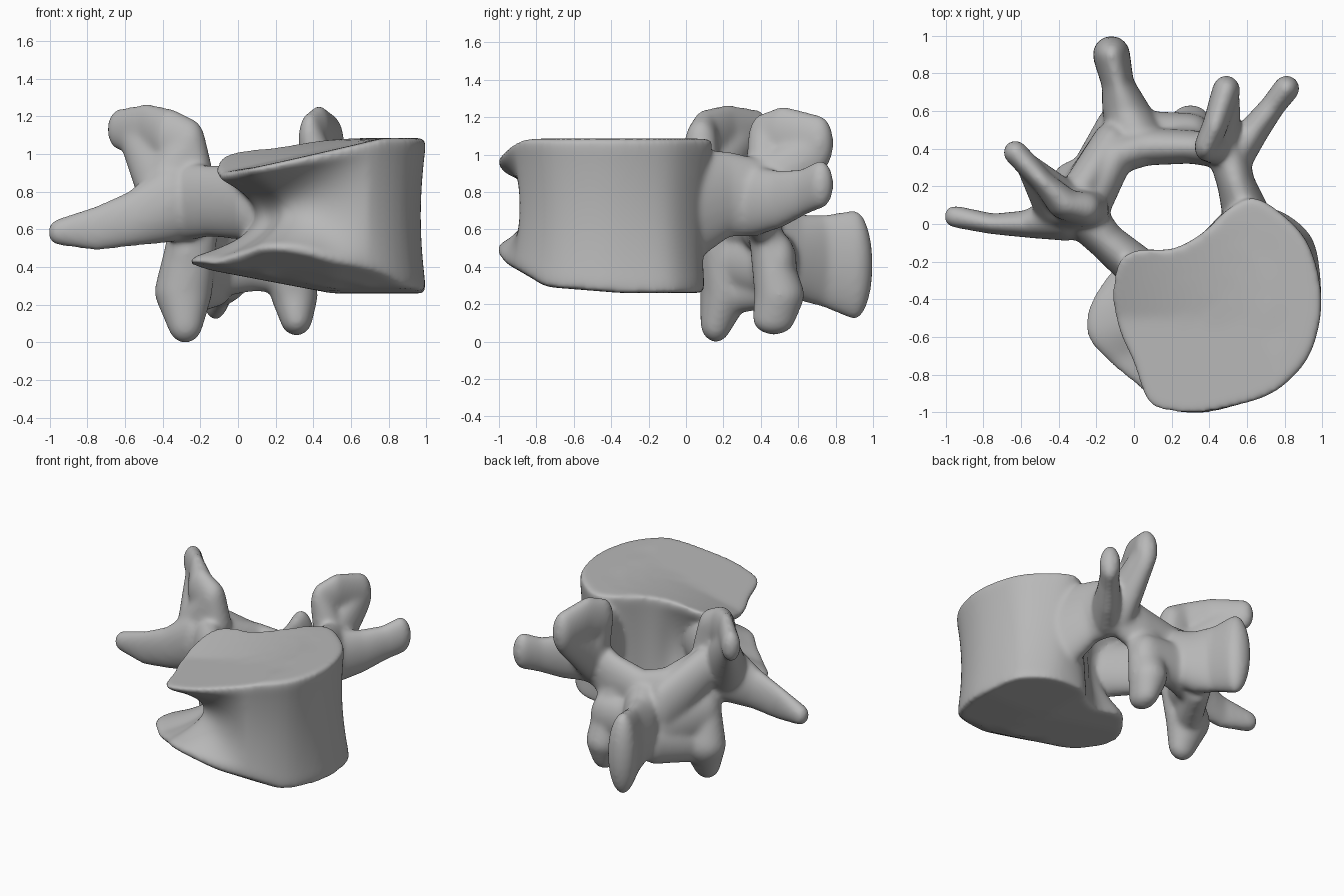
import bpy, bmesh, math
from mathutils import Vector, Matrix

if "Cube" in bpy.data.objects:
    bpy.data.objects.remove(bpy.data.objects["Cube"], do_unlink=True)

bone = bpy.data.materials.new("bone_grey")
bone.use_nodes = True
colour = (0.48, 0.48, 0.48, 1)
bone.diffuse_color = colour
bone.node_tree.nodes["Principled BSDF"].inputs["Base Color"].default_value = colour

bm = bmesh.new()


def clamp(v, lo=0.0, hi=1.0):
    return max(lo, min(hi, v))


# End plates: flat on the left, bending toward the waist at the front right
def plate_top(x, y):
    tilt = max(0, 0.25 * (0.67 - x) - 0.03 * y)
    return 1.085 - tilt * (0.2 + 0.7 * clamp(-2 * y))


def plate_bottom(x, y):
    return 0.26 + 0.19 * max(0, 0.5 - x) + 0.55 * max(0, -y - 0.75) + 0.04 * clamp(-2 * y - 0.7)


# Vertebral body: rings lofted between the upper and lower rims
upper = [(-.09, -.22), (-.11, -.40), (-.07, -.58), (0, -.74), (.05, -.90), (.12, -.98),
         (.32, -1.005), (.53, -.97), (.75, -.89), (.92, -.72), (.99, -.5), (.985, -.3),
         (.92, -.1), (.8, .04), (.64, .14), (.5, .08), (.36, -.05), (.2, -.13), (0, -.14)]
lower = [(-.12, -.25), (-.24, -.43), (-.25, -.6), (-.13, -.74), (.03, -.87), (.14, -.97),
         (.32, -1.01), (.53, -.97), (.75, -.88), (.91, -.72), (.985, -.5), (.99, -.28),
         (.95, -.08), (.83, .04), (.69, .09), (.5, .08), (.36, -.05), (.2, -.13), (0, -.14)]
centre = Vector((0.45, -0.4))
pinch_side = Vector((-0.9, -0.43))


def closed_curve(pts, steps=4):
    out = []
    for i in range(len(pts)):
        a, b, c, d = (Vector(pts[(i + k) % len(pts)]) for k in (-1, 0, 1, 2))
        for s in range(steps):
            t = s / steps
            out.append(b + 0.5 * t * (c - a + t * (2 * a - 5 * b + 4 * c - d + t * (3 * (b - c) + d - a))))
    return out


def build_body():
    top, low = closed_curve(upper), closed_curve(lower)
    n = len(top)
    rings = []

    def cap(outline, height, s):
        flat = [centre + (p - centre) * s for p in outline]
        return [bm.verts.new((p.x, p.y, height(p.x, p.y))) for p in flat]

    shrink = (0.02, 0.25, 0.5, 0.75, 0.9)
    rings += [cap(low, plate_bottom, s) for s in shrink]
    levels = 24
    for k in range(levels + 1):
        t = k / levels
        # a thick lip at each rim, then a round hollow
        hollow = math.sin(math.pi * clamp((t - 0.07) / 0.86)) ** 0.85 if 0.08 < t < 0.92 else 0
        ring = []
        for a, b in zip(low, top):
            p = a.lerp(b, t)
            facing = max(0, (p - centre).normalized().dot(pinch_side))
            q = centre + (p - centre) * (1 - (0.045 + 0.42 * facing) * hollow)
            za, zb = plate_bottom(a.x, a.y), plate_top(b.x, b.y)
            ring.append(bm.verts.new((q.x, q.y, za + (zb - za) * t)))
        rings.append(ring)
    rings += [cap(top, plate_top, s) for s in reversed(shrink)]
    for r, s in zip(rings, rings[1:]):
        for i in range(n):
            j = (i + 1) % n
            bm.faces.new((r[i], r[j], s[j], s[i]))
    bm.faces.new(rings[0][::-1])
    bm.faces.new(rings[-1])


# Limb: ellipsoids (centre, radii) joined pairwise by convex hulls
def limb(*nodes):
    for first, second in zip(nodes, nodes[1:]):
        part = bmesh.new()
        for x, y, z, rx, ry, rz in (first, second):
            m = Matrix.Translation((x, y, z)) @ Matrix.Diagonal((rx, ry, rz, 1))
            bmesh.ops.create_uvsphere(part, u_segments=20, v_segments=12, radius=1, matrix=m)
        hull = bmesh.ops.convex_hull(part, input=part.verts)
        loose = [v for v in set(hull["geom_interior"] + hull["geom_unused"])
                 if isinstance(v, bmesh.types.BMVert)]
        bmesh.ops.delete(part, geom=loose, context="VERTS")
        mesh = bpy.data.meshes.new("limb_part")
        part.to_mesh(mesh)
        part.free()
        bm.from_mesh(mesh)
        bpy.data.meshes.remove(mesh)


build_body()

# Pedicles
limb((.06, -.27, .74, .12, .12, .2), (-.15, -.09, .75, .1, .1, .19), (-.27, .04, .75, .13, .11, .21))
limb((.6, .04, .73, .13, .11, .3), (.54, .22, .79, .1, .1, .23), (.5, .38, .77, .11, .1, .21))
# Laminae, sloping back as they descend
limb((-.26, .08, .74, .13, .12, .2), (-.1, .36, .66, .1, .1, .16), (.06, .41, .62, .1, .1, .16),
     (.3, .41, .66, .1, .09, .18), (.5, .38, .76, .09, .09, .18))
limb((-.27, .18, .48, .12, .12, .2), (-.1, .45, .42, .11, .11, .18), (.08, .49, .43, .12, .11, .16),
     (.29, .49, .42, .12, .1, .16))
limb((-.28, .2, .8, .1, .08, .15), (-.12, .44, .56, .1, .1, .2))
limb((-.27, .22, .27, .1, .1, .13), (-.11, .52, .33, .09, .1, .14))
# Spinous process with its broad root
limb((.02, .46, .52, .15, .09, .21), (-.04, .6, .45, .13, .08, .23), (-.085, .74, .43, .085, .08, .25),
     (-.12, .9, .41, .1, .1, .295))
# Transverse processes
limb((-.955, .04, .585, .055, .06, .07), (-.75, 0, .605, .06, .055, .12),
     (-.55, 0, .66, .09, .075, .15), (-.36, .04, .74, .15, .13, .21))
limb((.53, .36, .75, .11, .1, .19), (.64, .5, .76, .08, .08, .155), (.74, .63, .8, .065, .065, .125),
     (.81, .72, .84, .07, .07, .13))
# Superior articular processes
limb((-.63, .38, 1.13, .065, .065, .11), (-.48, .22, 1.12, .06, .06, .15),
     (-.36, .1, 1.08, .1, .08, .16), (-.26, .08, 1.05, .09, .09, .14))
limb((-.57, .32, 1.09, .06, .06, .11), (-.36, .08, .8, .17, .12, .2), (-.26, .08, 1.05, .09, .09, .14),
     (-.23, .08, .88, .1, .1, .14))
limb((.49, .71, 1.06, .075, .08, .15), (.43, .52, 1.1, .065, .09, .16), (.38, .41, 1.08, .06, .08, .14))
limb((.49, .7, 1.02, .07, .07, .13), (.46, .42, .8, .11, .11, .2), (.38, .41, 1.08, .06, .08, .14))
# Inferior articular processes
limb((-.24, .16, .56, .13, .1, .16), (-.29, .21, .27, .155, .135, .14), (-.28, .16, .1, .095, .085, .105))
limb((.25, .43, .54, .15, .09, .16), (.3, .5, .25, .125, .135, .12), (.31, .47, .12, .085, .115, .085))

bmesh.ops.recalc_face_normals(bm, faces=bm.faces)
mesh = bpy.data.meshes.new("vertebra")
bm.to_mesh(mesh)
bm.free()
mesh.materials.append(bone)
vertebra = bpy.data.objects.new("vertebra", mesh)
bpy.context.collection.objects.link(vertebra)

# Fuse the parts and soften the joints
fuse = vertebra.modifiers.new("fuse", "REMESH")
fuse.mode = "VOXEL"
fuse.voxel_size = 0.0125
fuse.use_smooth_shade = True
soften = vertebra.modifiers.new("soften", "SMOOTH")
soften.factor = 0.5
soften.iterations = 30
